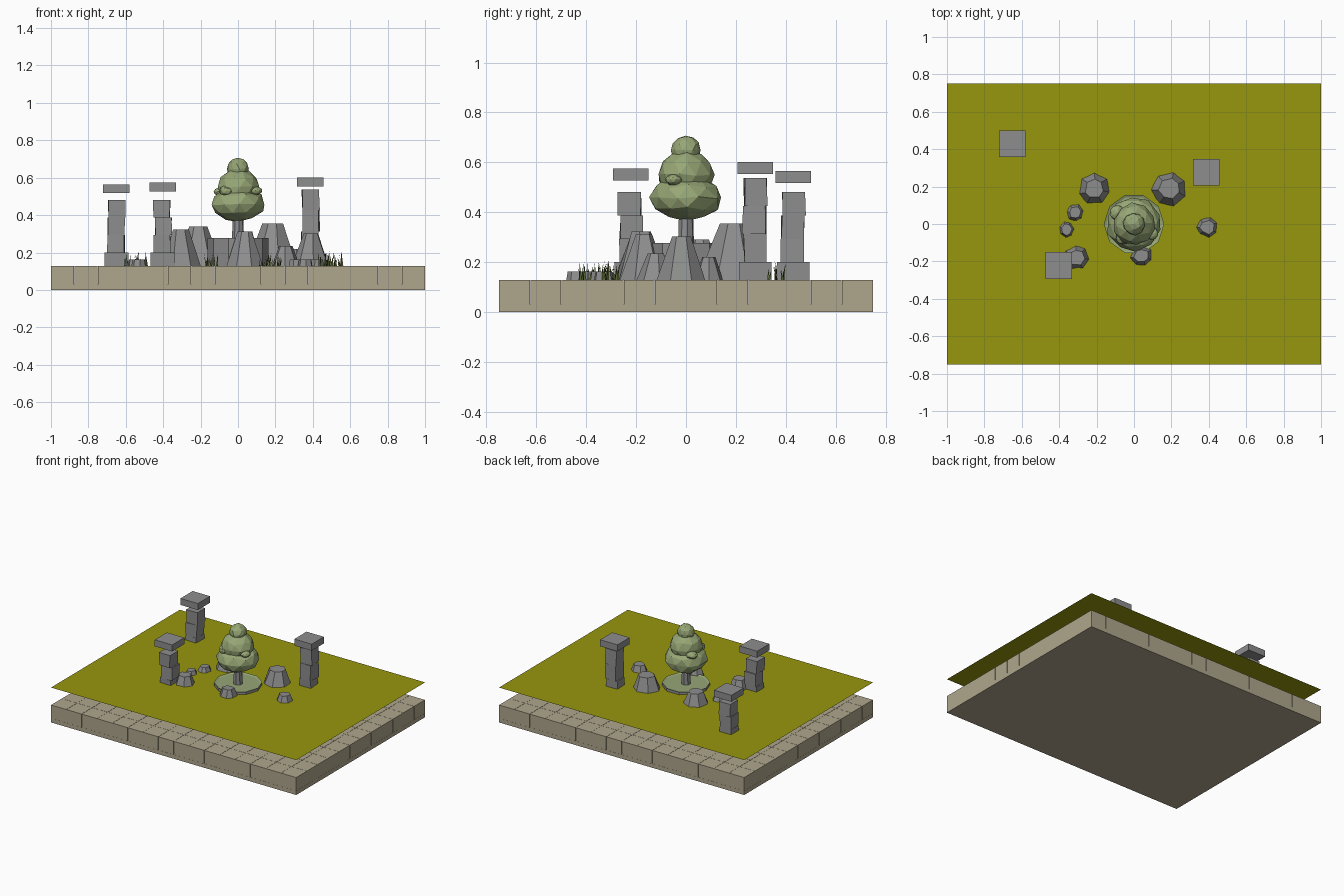
import bpy, bmesh, math, random
from mathutils import Matrix, Vector

if "Cube" in bpy.data.objects:
    bpy.data.objects.remove(bpy.data.objects["Cube"])

random.seed(4)


def material(name, r, g, b):
    m = bpy.data.materials.new(name)
    m.diffuse_color = (r, g, b, 1)
    m.use_nodes = True
    m.node_tree.nodes["Principled BSDF"].inputs["Base Color"].default_value = m.diffuse_color
    return m


TAN = material("sandstone", 0.43, 0.38, 0.265)
GREY = material("grey stone", 0.265, 0.27, 0.265)
OLIVE = material("olive ground", 0.31, 0.31, 0.004)
LEAF = material("leaf green", 0.31, 0.385, 0.18)
GRASS = material("grass green", 0.12, 0.16, 0.045)


def finish(name, bm, *mats):
    me = bpy.data.meshes.new(name)
    bm.to_mesh(me)
    bm.free()
    for m in mats:
        me.materials.append(m)
    ob = bpy.data.objects.new(name, me)
    bpy.context.collection.objects.link(ob)
    return ob


def box(bm, x, y, z0, z1, sx, sy, turn=0.0):
    mat = (Matrix.Translation((x, y, (z0 + z1) / 2)) @ Matrix.Rotation(turn, 4, 'Z')
           @ Matrix.Diagonal((sx, sy, z1 - z0, 1)))
    return bmesh.ops.create_cube(bm, size=1, matrix=mat)["verts"]


def frustum(bm, x, y, z0, z1, r0, r1, sides, turn=0.0):
    mat = Matrix.Translation((x, y, (z0 + z1) / 2)) @ Matrix.Rotation(turn, 4, 'Z')
    return bmesh.ops.create_cone(bm, cap_ends=True, segments=sides, radius1=r0,
                                 radius2=r1, depth=z1 - z0, matrix=mat)["verts"]


FLOOR = 0.128

# paved slab: solid base with a grid of square blocks
bm = bmesh.new()
box(bm, 0, 0, 0, 0.03, 2, 1.5)
for i in range(16):
    for j in range(12):
        box(bm, -0.9375 + i * 0.125, -0.6875 + j * 0.125, 0.03, FLOOR, 0.1235, 0.1235)
finish("paved_slab", bm, TAN)

# thin ground sheet above the slab
bm = bmesh.new()
bmesh.ops.create_grid(bm, x_segments=1, y_segments=1, size=1,
                      matrix=Matrix.Translation((0, 0, 0.257)) @ Matrix.Diagonal((1, 0.75, 1, 1)))
finish("ground_sheet", bm, OLIVE)

# ruined pillars: plinth, stacked blocks and a raised cap
for n, (x, y, top, cap) in enumerate([(-0.65, 0.43, 0.48, 0.517),
                                      (-0.403, -0.222, 0.48, 0.527),
                                      (0.386, 0.277, 0.537, 0.553)]):
    bm = bmesh.new()
    box(bm, x, y, FLOOR, 0.2, 0.13, 0.13)
    step = (top - 0.2) / 3
    for k in range(3):
        vs = box(bm, x + random.uniform(-.004, .004), y + random.uniform(-.004, .004),
                 0.2 + k * step, 0.2 + (k + 1) * step, 0.09, 0.09, random.uniform(-.06, .06))
        for v in vs:
            v.co.x += random.uniform(-.003, .003)
            v.co.y += random.uniform(-.003, .003)
    box(bm, x, y, cap, cap + 0.048, 0.142, 0.142)
    finish(f"pillar_{n + 1}", bm, GREY)

# boulders: x, y, top height, foot radius, top radius
rocks = [(-0.21, 0.185, 0.34, 0.135, 0.052), (0.19, 0.185, 0.355, 0.14, 0.056),
         (-0.315, 0.06, 0.29, 0.10, 0.032), (-0.36, -0.03, 0.285, 0.09, 0.03),
         (-0.31, -0.18, 0.322, 0.108, 0.043), (0.04, -0.17, 0.312, 0.10, 0.038),
         (0.39, -0.017, 0.302, 0.10, 0.036), (0.255, -0.12, 0.235, 0.075, 0.036),
         (0.32, 0.09, 0.22, 0.06, 0.028)]
for n, (x, y, top, r0, r1) in enumerate(rocks):
    bm = bmesh.new()
    for v in frustum(bm, x, y, FLOOR, top, r0, r1, 7, n * 0.7):
        v.co.x += random.uniform(-.05, .05) * r0
        v.co.y += random.uniform(-.05, .05) * r0
    finish(f"boulder_{n + 1}", bm, GREY)

# low flat stones on the paving
bm = bmesh.new()
for x, y in [(-0.53, -0.43), (-0.55, -0.35), (0.31, -0.38), (0.36, -0.44), (0.42, -0.33)]:
    frustum(bm, x, y, FLOOR, 0.163, 0.04, 0.034, 7, x * 9)
finish("flat_stones", bm, GREY)

# grass tufts made of pointed blades
bm = bmesh.new()
for cx, cy in [(-0.57, -0.38), (-0.52, -0.31), (0.5, -0.31), (0.54, 0.36),
               (0.2, -0.36), (0.14, -0.3), (-0.14, -0.22), (0.47, -0.4)]:
    for k in range(12):
        x, y = cx + random.uniform(-.035, .035), cy + random.uniform(-.035, .035)
        a = random.uniform(0, math.tau)
        d = Vector((math.cos(a), math.sin(a), 0)) * 0.005
        base = Vector((x, y, FLOOR))
        tip = base + Vector((random.uniform(-.012, .012), random.uniform(-.012, .012),
                             random.uniform(.04, .078)))
        bm.faces.new([bm.verts.new(p) for p in (base - d, base + d, tip)])
finish("grass_tufts", bm, GRASS)

# round planter: stone wall with a planted top
bm = bmesh.new()
frustum(bm, 0, 0, FLOOR, 0.277, 0.162, 0.162, 10, math.pi / 10)
lid = max(bm.faces, key=lambda f: f.calc_center_median().z)
bmesh.ops.inset_region(bm, faces=[lid], thickness=0.014, depth=-0.006)
for f in bm.faces:
    f.material_index = int(f.calc_center_median().z > 0.26)
finish("planter", bm, GREY, LEAF)

# tree trunk
bm = bmesh.new()
frustum(bm, 0, 0, 0.265, 0.42, 0.033, 0.028, 8, 0.2)
finish("tree_trunk", bm, GREY)

# tree crown: three faceted tiers and small side clumps
bm = bmesh.new()
for x, y, z, r, h in [(0, 0, 0.458, 0.146, 0.092), (0, 0, 0.55, 0.112, 0.10),
                      (0, 0, 0.648, 0.06, 0.058), (0.095, -0.05, 0.53, 0.035, 0.022),
                      (-0.09, 0.06, 0.525, 0.04, 0.025), (-0.06, -0.07, 0.53, 0.04, 0.03)]:
    mat = (Matrix.Translation((x, y, z)) @ Matrix.Diagonal((r, r, h, 1))
           @ Matrix.Rotation(z * 7, 4, 'Z'))
    vs = bmesh.ops.create_icosphere(bm, subdivisions=2, radius=1, matrix=mat)["verts"]
    for v in vs:
        v.co += Vector([random.uniform(-.04, .04) * r for _ in range(3)])
finish("tree_crown", bm, LEAF)
